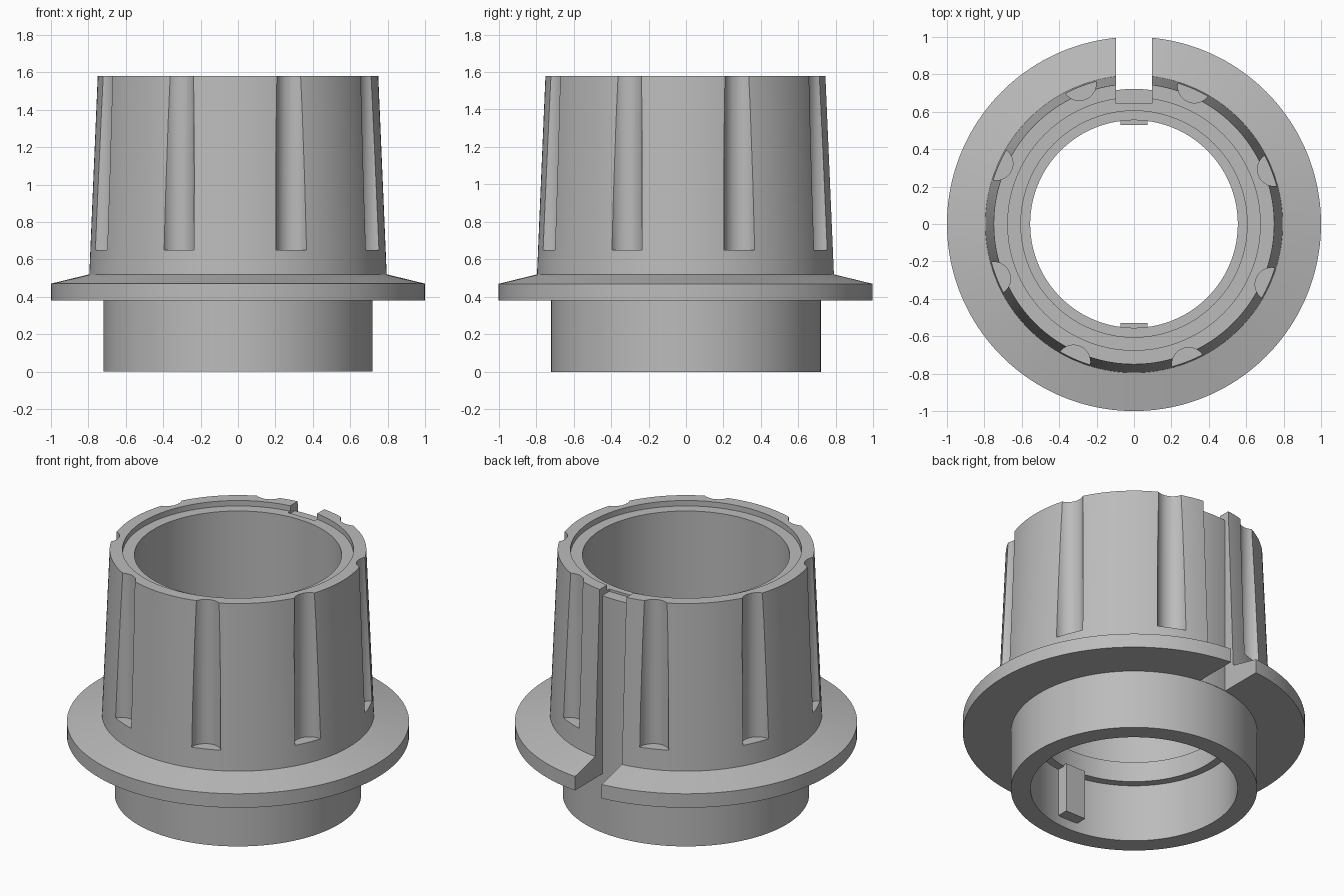
import bpy
import bmesh
import math

cube = bpy.data.objects.get("Cube")
if cube:
    bpy.data.objects.remove(cube, do_unlink=True)

SLOT = 0.095    # half width of the keyway slot
SEGMENTS = 160

grey = bpy.data.materials.new("grey_plastic")
grey.use_nodes = True
colour = (0.5, 0.5, 0.5, 1)
grey.diffuse_color = colour
grey.node_tree.nodes["Principled BSDF"].inputs["Base Color"].default_value = colour


def finish(name, bm):
    bmesh.ops.recalc_face_normals(bm, faces=bm.faces)
    mesh = bpy.data.meshes.new(name)
    bm.to_mesh(mesh)
    bm.free()
    obj = bpy.data.objects.new(name, mesh)
    bpy.context.collection.objects.link(obj)
    mesh.materials.append(grey)
    return obj


def lathe(name, profile):
    """Revolve a closed (radius, height) outline about z."""
    bm = bmesh.new()
    verts = [bm.verts.new((r, 0, z)) for r, z in profile]
    edges = [bm.edges.new((v, verts[i - 1])) for i, v in enumerate(verts)]
    bmesh.ops.spin(bm, geom=verts + edges, cent=(0, 0, 0), axis=(0, 0, 1),
                   angle=math.tau, steps=SEGMENTS)
    bmesh.ops.remove_doubles(bm, verts=bm.verts, dist=1e-4)
    return finish(name, bm)


def prism(name, outline, z0, z1):
    """Extrude a flat (x, y) outline from z0 to z1."""
    bm = bmesh.new()
    face = bm.faces.new([bm.verts.new((x, y, z0)) for x, y in outline])
    top = bmesh.ops.extrude_face_region(bm, geom=[face])["geom"]
    bmesh.ops.translate(bm, vec=(0, 0, z1 - z0),
                        verts=[v for v in top if isinstance(v, bmesh.types.BMVert)])
    return finish(name, bm)


def rectangle(half, y0, y1):
    return [(-half, y0), (half, y0), (half, y1), (-half, y1)]


def arc(cx, cy, radius, start, end, count):
    angles = [start + (end - start) * i / count for i in range(count + 1)]
    return [(cx + radius * math.cos(a), cy + radius * math.sin(a)) for a in angles]


def cut(target, cutter):
    mod = target.modifiers.new("cut", "BOOLEAN")
    mod.operation = "DIFFERENCE"
    mod.solver = "EXACT"
    mod.object = cutter
    bpy.context.view_layer.objects.active = target
    bpy.ops.object.modifier_apply(modifier=mod.name)
    bpy.data.objects.remove(cutter, do_unlink=True)


# Flanged sleeve: spigot, flange, tapered barrel, rim recess and inner lip
sleeve = lathe("flanged_sleeve", [
    (0.605, 0), (0.72, 0), (0.72, 0.38), (1, 0.38), (1, 0.47),
    (0.795, 0.52), (0.75, 1.58), (0.675, 1.58), (0.675, 1.545),
    (0.605, 1.545), (0.605, 0.5), (0.555, 0.5), (0.555, 0.37), (0.605, 0.37)])

# Grip flutes around the barrel
for i in range(8):
    a = math.radians(21.3 + 45 * i)
    ring = arc(0.805 * math.cos(a), 0.805 * math.sin(a), 0.09, 0, math.tau, 32)
    cut(sleeve, prism("flute_cutter", ring[:-1], 0.65, 1.7))

# Keyway slot through flange and barrel, with a curved back wall
spread = math.asin(SLOT / 0.722)
back = arc(0, 0, 0.722, math.pi / 2 + spread, math.pi / 2 - spread, 12)
cut(sleeve, prism("slot_cutter", back + [(SLOT, 1.1), (-SLOT, 1.1)], 0.3, 1.7))

# Shallow notch joining the slot to the rim recess
cut(sleeve, prism("notch_cutter", rectangle(SLOT, 0.645, 0.76), 1.53, 1.7))

# Two locating keys inside the spigot
keys = [prism("back_key", rectangle(0.072, 0.53, 0.63), 0.06, 0.38),
        prism("front_key", rectangle(0.072, -0.63, -0.53), 0.06, 0.38)]

bpy.ops.object.select_all(action="DESELECT")
sleeve.select_set(True)
bpy.context.view_layer.objects.active = sleeve
bpy.ops.object.shade_smooth_by_angle(angle=math.radians(25))
